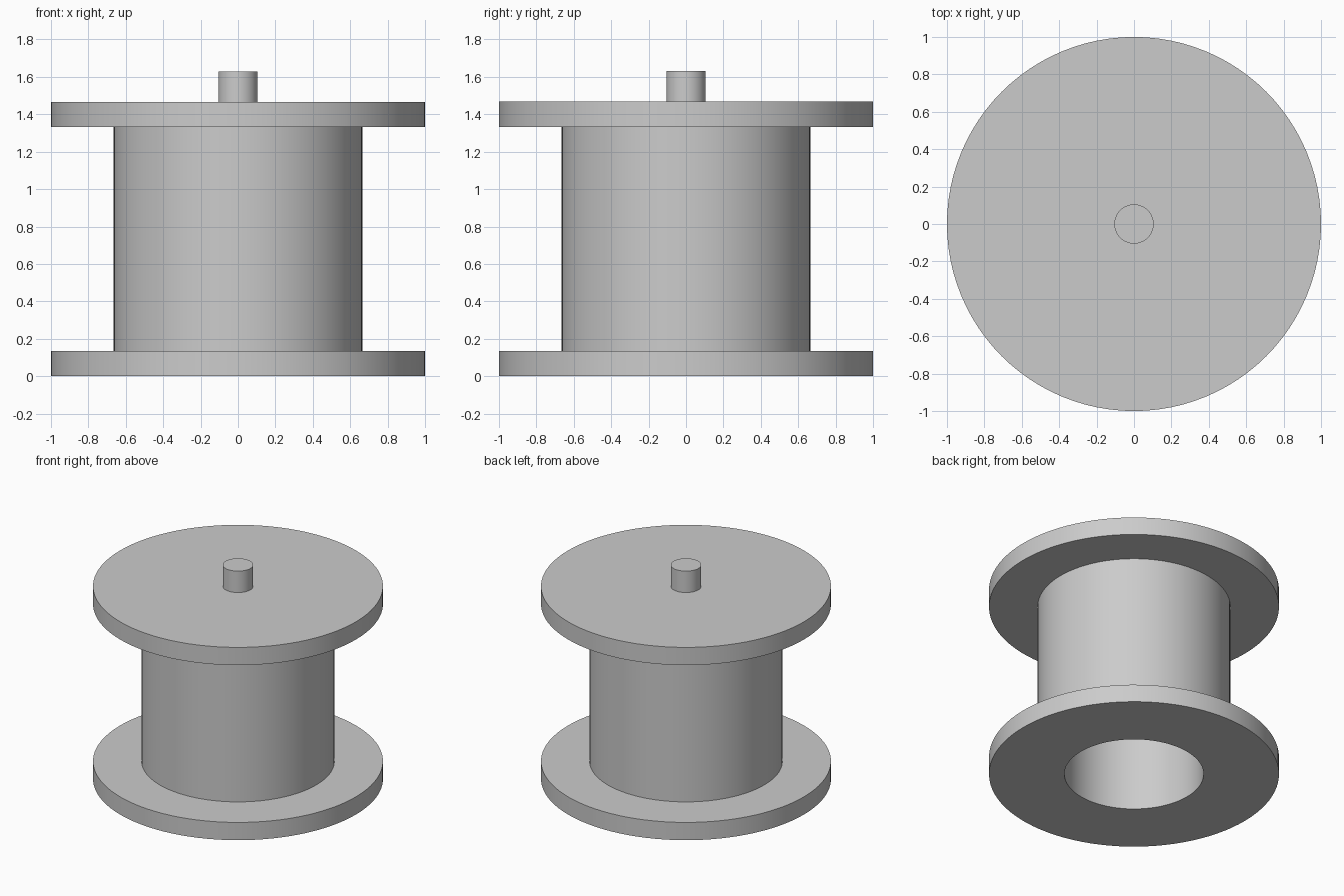
import bpy
import math

cube = bpy.data.objects.get("Cube")
if cube:
    bpy.data.objects.remove(cube, do_unlink=True)

grey = bpy.data.materials.new("plain_grey")
grey.use_nodes = True
grey.diffuse_color = (0.6, 0.6, 0.6, 1)
grey.node_tree.nodes["Principled BSDF"].inputs["Base Color"].default_value = (0.6, 0.6, 0.6, 1)

SIDES = 96
FLANGE_R, DRUM_R, BORE_R, PIN_R = 1.0, 0.665, 0.48, 0.105
FLANGE_T, HEIGHT, PIN_TOP = 0.135, 1.467, 1.63
BORE_TOP = HEIGHT - FLANGE_T


def lathe(name, profile):
    """Revolve an (r, z) outline about z; points on the axis become poles."""
    verts, rings, faces = [], [], []
    for r, z in profile:
        count = SIDES if r > 0 else 1
        start = len(verts)
        for i in range(count):
            a = 2 * math.pi * i / SIDES
            verts.append((r * math.cos(a), r * math.sin(a), z))
        rings.append([start + i % count for i in range(SIDES)])
    for low, high in zip(rings, rings[1:]):
        for i in range(SIDES):
            j = (i + 1) % SIDES
            face = [low[i], low[j], high[j], high[i]]
            faces.append(list(dict.fromkeys(face)))
    mesh = bpy.data.meshes.new(name)
    mesh.from_pydata(verts, [], faces)
    mesh.materials.append(grey)
    obj = bpy.data.objects.new(name, mesh)
    bpy.context.collection.objects.link(obj)
    bpy.ops.object.select_all(action='DESELECT')
    obj.select_set(True)
    bpy.context.view_layer.objects.active = obj
    bpy.ops.object.shade_smooth_by_angle(angle=math.radians(30))
    return obj


# Spool: blind bore from below, two flanges, drum and top pin in one outline
lathe("spool", [
    (0, BORE_TOP), (BORE_R, BORE_TOP), (BORE_R, 0),
    (FLANGE_R, 0), (FLANGE_R, FLANGE_T),
    (DRUM_R, FLANGE_T), (DRUM_R, BORE_TOP),
    (FLANGE_R, BORE_TOP), (FLANGE_R, HEIGHT),
    (PIN_R, HEIGHT), (PIN_R, PIN_TOP), (0, PIN_TOP),
])
